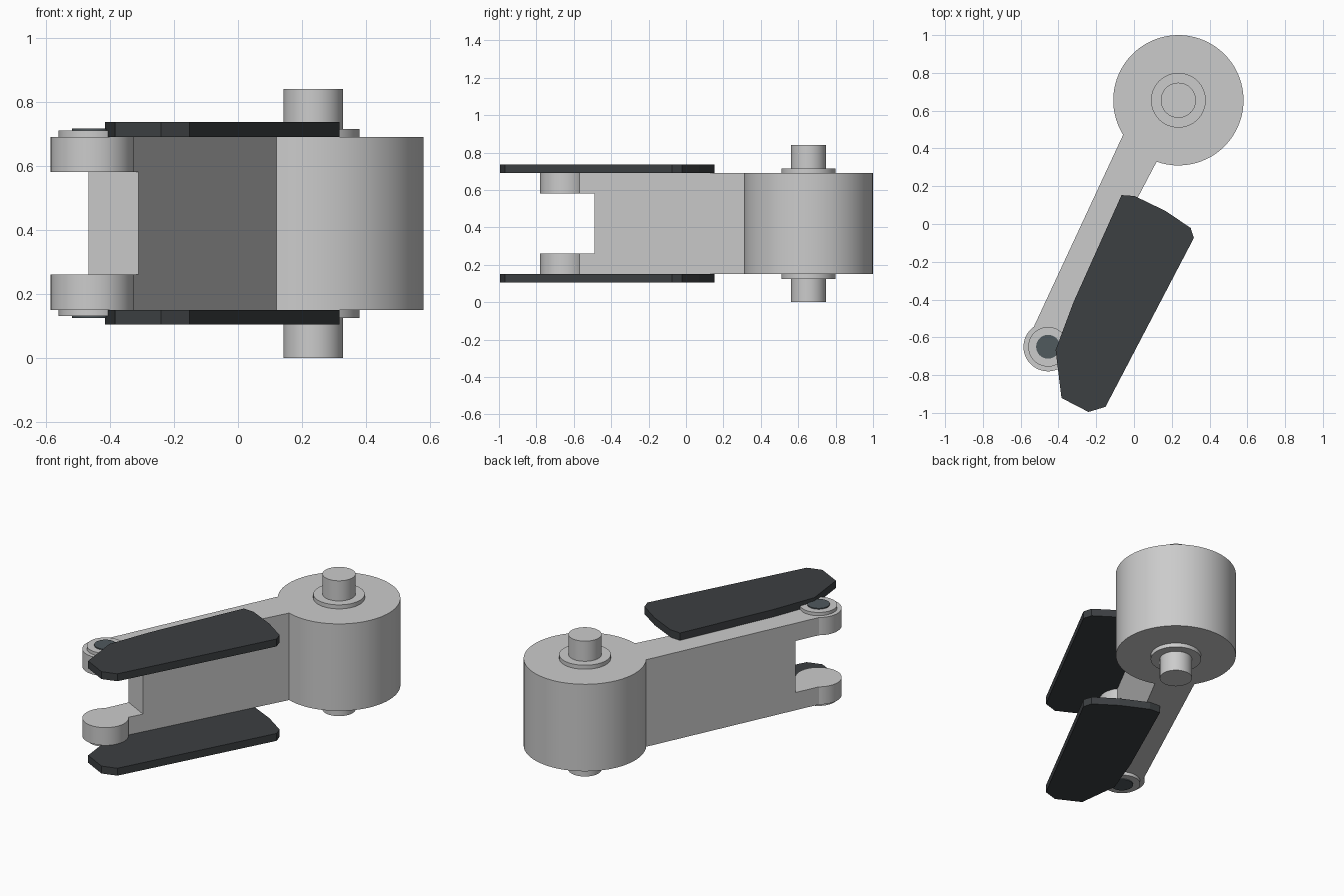
import bpy
import bmesh
from math import radians, cos, sin, atan2
from mathutils import Vector

if "Cube" in bpy.data.objects:
    bpy.data.objects.remove(bpy.data.objects["Cube"], do_unlink=True)

DRUM = Vector((0.235, 0.655))
FORK = Vector((-0.455, -0.65))
MID_Z = 0.42      # plane of symmetry
HALF = 0.27       # half thickness of the arm


def material(name, color):
    mat = bpy.data.materials.new(name)
    mat.use_nodes = True
    mat.diffuse_color = color
    mat.node_tree.nodes["Principled BSDF"].inputs["Base Color"].default_value = color
    return mat


def arc(center, radius, start, end, steps):
    angles = [radians(start + (end - start) * i / steps) for i in range(steps + 1)]
    return [center + radius * Vector((cos(a), sin(a))) for a in angles]


def circle(center, radius, steps=64):
    return arc(center, radius, 0, 360, steps)[:-1]


def prism(name, outline, z0, z1, mat=None):
    """Extrude a flat outline from z0 up to z1."""
    bm = bmesh.new()
    base = bm.faces.new([bm.verts.new((p[0], p[1], z0)) for p in outline])
    top = bmesh.ops.extrude_face_region(bm, geom=[base])["geom"]
    verts = [g for g in top if isinstance(g, bmesh.types.BMVert)]
    bmesh.ops.translate(bm, verts=verts, vec=(0, 0, z1 - z0))
    bmesh.ops.recalc_face_normals(bm, faces=bm.faces)
    mesh = bpy.data.meshes.new(name)
    bm.to_mesh(mesh)
    bm.free()
    obj = bpy.data.objects.new(name, mesh)
    bpy.context.collection.objects.link(obj)
    if mat:
        mesh.materials.append(mat)
    return obj


def activate(obj):
    bpy.ops.object.select_all(action='DESELECT')
    obj.select_set(True)
    bpy.context.view_layer.objects.active = obj


def smooth(obj):
    activate(obj)
    bpy.ops.object.shade_smooth_by_angle(angle=radians(20))


def mirrored_pair(name, outline, low, high, mat=None):
    """Matching prisms above and below the middle plane, by distance from it."""
    return [prism("upper_" + name, outline, MID_Z + low, MID_Z + high, mat),
            prism("lower_" + name, outline, MID_Z - high, MID_Z - low, mat)]


plate_mat = material("dark_plate", (0.045, 0.05, 0.054, 1))
pin_mat = material("dark_pin", (0.08, 0.1, 0.11, 1))

# Arm: drum end, tapered link and rounded fork end in one outline
outline = arc(DRUM, 0.345, -109.5, 212, 64) + arc(FORK, 0.13, 125.5, 398.7, 48)
arm = prism("arm", outline, MID_Z - HALF, MID_Z + HALF)

# Slot between the fork lugs, cut square to the arm
along = Vector((-0.467, -0.884))
side = Vector((-along.y, along.x))
face = Vector((-0.3875, -0.4475))
slot = [face + side * s + along * a
        for s, a in ((-0.3, 0), (0.3, 0), (0.3, 0.6), (-0.3, 0.6))]
cutter = prism("slot_cutter", slot, MID_Z - 0.16, MID_Z + 0.16)
cutter.hide_render = True
mod = arm.modifiers.new("slot", 'BOOLEAN')
mod.operation = 'DIFFERENCE'
mod.solver = 'EXACT'
mod.object = cutter
activate(arm)
bpy.ops.object.modifier_apply(modifier=mod.name)
bpy.data.objects.remove(cutter, do_unlink=True)
smooth(arm)

# Shaft stubs, washers and fork pins
round_parts = (
    mirrored_pair("drum_washer", circle(DRUM, 0.145), HALF, 0.295)
    + mirrored_pair("shaft", circle(DRUM, 0.093), HALF, MID_Z)
    + mirrored_pair("fork_washer", circle(FORK, 0.105), HALF, 0.29)
    + mirrored_pair("fork_pin", circle(FORK, 0.063), 0.2, 0.296, pin_mat)
)
for part in round_parts:
    smooth(part)

# Flat side plates above and below the arm
plate = [(-0.066, 0.153), (-0.32, -0.413), (-0.415, -0.667), (-0.384, -0.921),
         (-0.241, -0.995), (-0.151, -0.968), (0.317, -0.074), (0.30, -0.021),
         (0.167, 0.069), (0.003, 0.148)]
mirrored_pair("plate", plate, HALF, 0.316, plate_mat)
